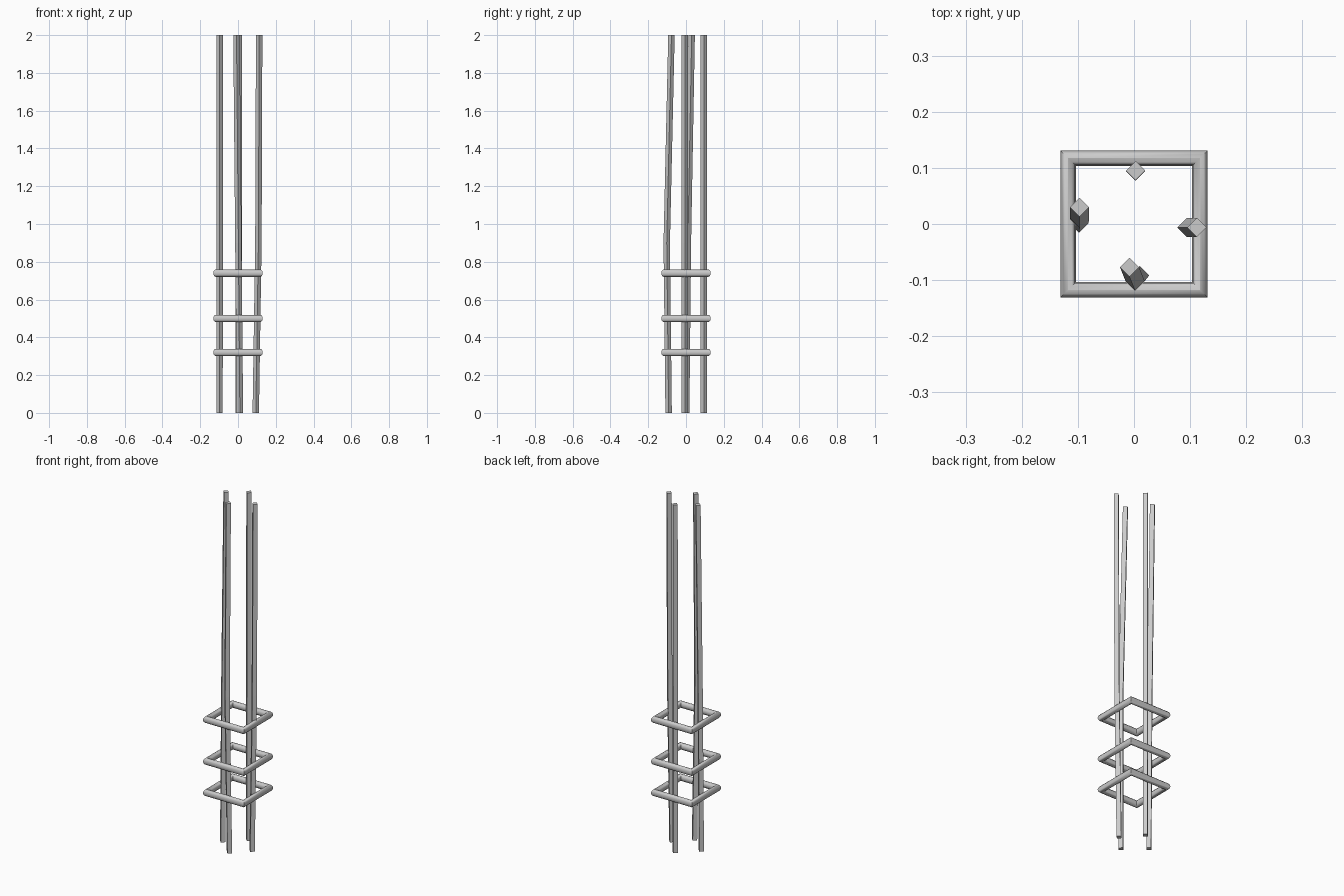
import bpy, bmesh
from math import radians, cos, sin, pi

cube = bpy.data.objects.get("Cube")
if cube:
    bpy.data.objects.remove(cube, do_unlink=True)

steel = bpy.data.materials.new("steel_grey")
steel.use_nodes = True
colour = (0.6, 0.6, 0.6, 1)
steel.diffuse_color = colour
steel.node_tree.nodes["Principled BSDF"].inputs["Base Color"].default_value = colour

ROD_RADIUS = 0.017


def rod(name, path):
    """Sweep a four-sided section along a slightly bent upright path."""
    bm = bmesh.new()
    loops = [[bm.verts.new((x + ROD_RADIUS * cos(k * pi / 2),
                            y + ROD_RADIUS * sin(k * pi / 2), z))
              for k in range(4)] for x, y, z in path]
    for low, high in zip(loops, loops[1:]):
        for k in range(4):
            n = (k + 1) % 4
            bm.faces.new((low[k], low[n], high[n], high[k]))
    bm.faces.new(loops[0][::-1])
    bm.faces.new(loops[-1])
    mesh = bpy.data.meshes.new(name)
    bm.to_mesh(mesh)
    bm.free()
    mesh.materials.append(steel)
    obj = bpy.data.objects.new(name, mesh)
    bpy.context.collection.objects.link(obj)


# Upright bars, each with its own small bend
rod("front_bar", [(0.01, -0.092, 0), (0.002, -0.102, 0.9), (-0.008, -0.077, 2)])
rod("back_bar", [(0.003, 0.094, 0), (0.003, 0.095, 2)])
rod("left_bar", [(0.094, -0.006, 0), (0.108, -0.006, 0.9), (0.112, -0.006, 2)])
rod("right_bar", [(-0.098, 0.001, 0), (-0.097, 0.01, 0.9), (-0.097, 0.03, 2)])

# Square tie rings with mitred corners
for name, z in (("lower", 0.32), ("middle", 0.5), ("upper", 0.74)):
    bpy.ops.mesh.primitive_torus_add(
        major_segments=4, minor_segments=12, major_radius=0.166,
        minor_radius=0.0195, location=(0, 0, z), rotation=(0, 0, radians(45)))
    ring = bpy.context.object
    ring.name = name + "_tie_ring"
    ring.data.materials.append(steel)
    bpy.ops.object.shade_smooth_by_angle(angle=radians(40))
